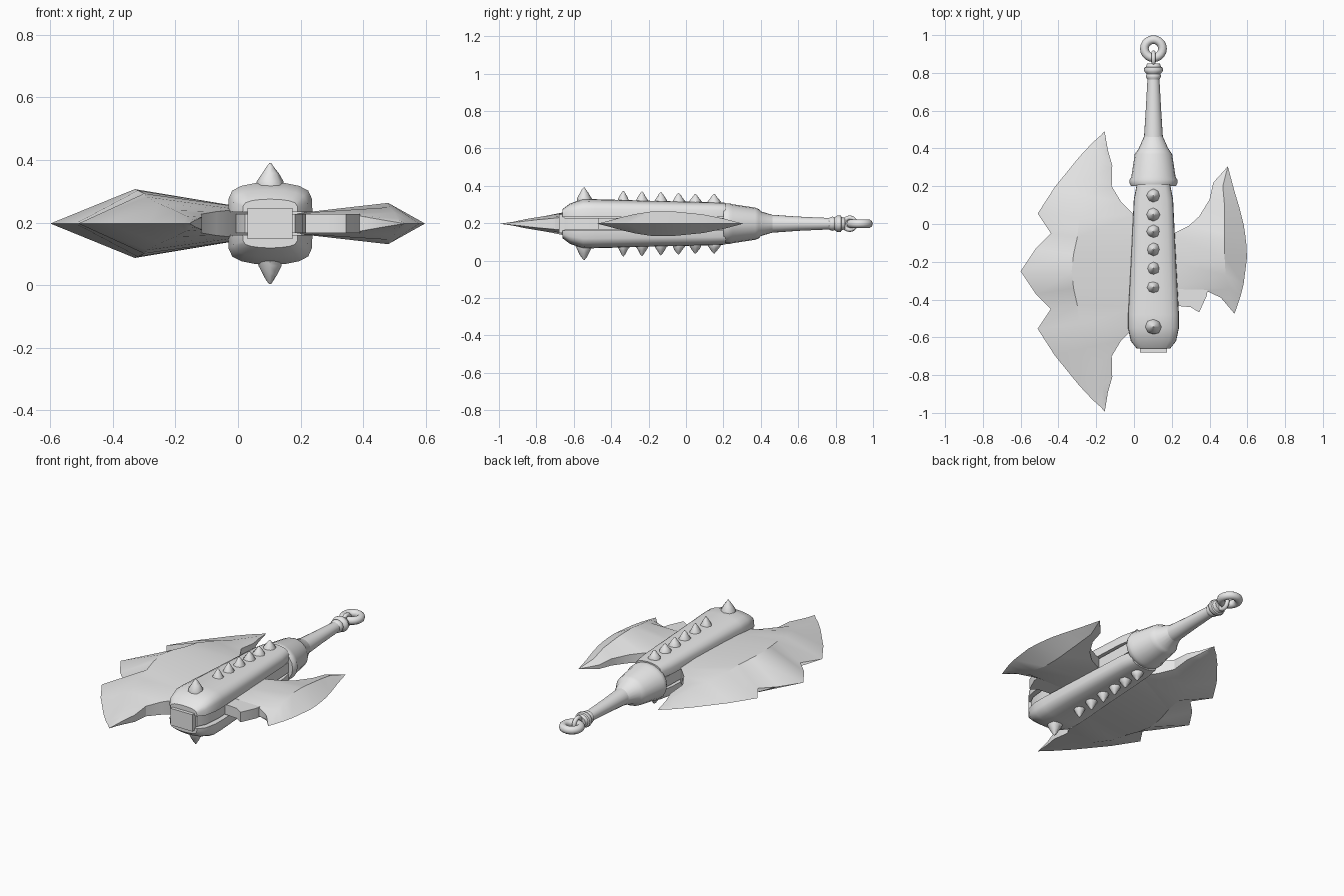
import bpy, bmesh, math, random
from mathutils import Vector

if "Cube" in bpy.data.objects:
    bpy.data.objects.remove(bpy.data.objects["Cube"])

random.seed(4)
AX, CZ = 0.103, 0.197          # handle axis x, mid height z
steel = bpy.data.materials.new("grey_metal")
steel.diffuse_color = (0.8, 0.8, 0.8, 1)
steel.use_nodes = True
steel.node_tree.nodes["Principled BSDF"].inputs["Base Color"].default_value = steel.diffuse_color


def finish(name, bm, angle=35):
    bmesh.ops.remove_doubles(bm, verts=bm.verts, dist=0.0005)
    bmesh.ops.recalc_face_normals(bm, faces=bm.faces)
    me = bpy.data.meshes.new(name)
    bm.to_mesh(me)
    bm.free()
    me.materials.append(steel)
    ob = bpy.data.objects.new(name, me)
    bpy.context.collection.objects.link(ob)
    bpy.ops.object.select_all(action='DESELECT')
    ob.select_set(True)
    bpy.context.view_layer.objects.active = ob
    bpy.ops.object.shade_smooth_by_angle(angle=math.radians(angle))
    return ob


def loft(name, rings, angle=35):
    """Skin closed rings and cap both ends."""
    bm = bmesh.new()
    vs = [[bm.verts.new(p) for p in r] for r in rings]
    n = len(vs[0])
    for a, b in zip(vs, vs[1:]):
        for i in range(n):
            j = (i + 1) % n
            bm.faces.new((a[i], a[j], b[j], b[i]))
    bm.faces.new(vs[0])
    bm.faces.new(vs[-1])
    return finish(name, bm, angle)


def slab(name, outline, h):
    """Flat prism centred on the mid height."""
    return loft(name, [[(x, y, CZ + s * h) for x, y in outline] for s in (-1, 1)])


def blade(name, rows, tip0, tip1):
    """Rows of (inner, ridge, outer) points; top and bottom skins share the cutting edge."""
    bm = bmesh.new()

    def quad(*pts):
        keep = []
        for p in pts:
            if not keep or all((Vector(p) - Vector(q)).length > 1e-4 for q in keep):
                keep.append(p)
        if len(keep) > 2:
            bm.faces.new([bm.verts.new(p) for p in keep])

    t0, t1 = [[(t[0], t[1], 0)] * 3 for t in (tip0, tip1)]
    full = [t0] + rows + [t1]
    for a, b in zip(full, full[1:]):
        for s in (-1, 1):
            A, B = [[(x, y, CZ + s * z) for x, y, z in r] for r in (a, b)]
            for k in (0, 1):
                quad(A[k], A[k + 1], B[k + 1], B[k])
        lo, hi = [[(r[0][0], r[0][1], CZ + s * r[0][2]) for r in (a, b)] for s in (-1, 1)]
        quad(lo[0], lo[1], hi[1], hi[0])
    return finish(name, bm, 30)


# Large left blade: half the rows, mirrored about y = -0.25
half = [
    ((.03, 0, .05), (-.33, 0, .11), (-.60, 0, 0)),
    ((.03, .10, .05), (-.32, .09, .106), (-.52, .12, 0)),
    ((.03, .19, .05), (-.30, .18, .096), (-.44, .20, 0)),
    ((.00, .30, .045), (-.29, .28, .085), (-.51, .305, 0)),
    ((-.07, .37, .038), (-.25, .40, .062), (-.42, .445, 0)),
    ((-.118, .45, .03), (-.20, .50, .042), (-.29, .605, 0)),
    ((-.115, .56, .02), (-.165, .61, .024), (-.22, .68, 0)),
    ((-.138, .64, .01), (-.15, .67, .011), (-.175, .72, 0)),
]


def shift(row, s):
    return [(x, -.25 + s * y, z) for x, y, z in row]


blade("large_blade", [shift(r, 1) for r in half[:0:-1]] + [shift(r, -1) for r in half],
      (-.156, .492), (-.155, -.994))

# Small right blade
blade("small_blade", [
    ((.42, .22, .012), (.47, .20, .028), (.53, .18, 0)),
    ((.40, .13, .02), (.48, .09, .05), (.56, .08, 0)),
    ((.345, .04, .025), (.48, -.01, .06), (.58, 0, 0)),
    ((.29, -.01, .03), (.48, -.05, .064), (.588, -.05, 0)),
    ((.19, -.06, .033), (.48, -.09, .066), (.595, -.11, 0)),
    ((.19, -.20, .033), (.48, -.18, .066), (.598, -.18, 0)),
    ((.19, -.34, .033), (.485, -.27, .052), (.58, -.32, 0)),
    ((.385, -.355, .025), (.50, -.34, .036), (.565, -.38, 0)),
    ((.46, -.39, .012), (.51, -.41, .016), (.545, -.44, 0)),
], (.497, .305), (.532, -.475))

# Stub under the small blade
slab("blade_stub", [(.19, -.33), (.39, -.35), (.385, -.38), (.345, -.468), (.30, -.44), (.19, -.43)], .03)

# Core block and the thin middle plate between the shells
slab("core_block", [(AX - .072, -.68), (AX + .072, -.68), (AX + .072, .25), (AX - .072, .25)], .05)
mid = [(.08, -.65), (.105, -.6), (.115, -.5), (.09, .2)]
slab("middle_plate", [(AX + w, y) for w, y in mid] + [(AX - w, y) for w, y in mid[::-1]], .03)

# Upper and lower shells: (y, half width, height)
stations = [(-.66, .088, .078), (-.62, .12, .108), (-.55, .135, .132), (-.48, .135, .131),
            (-.2, .12, .123), (.13, .104, .115), (.21, .088, .112)]
section = [(1, 0), (.985, .45), (.9, .72), (.68, .88), (.36, .97), (0, 1)]
prof = section + [(-u, v) for u, v in section[-2::-1]]
for side, s in (("upper", 1), ("lower", -1)):
    loft(side + "_shell", [[(AX + w * u, y, CZ + s * (.037 + (h - .037) * v)) for u, v in prof]
                           for y, w, h in stations], 40)

# Spikes along both shells: (y, base radius, base height, tip height)
spikes = [(-.545, .043, .12, .194)] + [
    (y, .036, .108, t) for y, t in ((-.335, .175), (-.235, .173), (-.135, .169),
                                    (-.04, .165), (.05, .16), (.15, .16))]
for k, (y, r, b, t) in enumerate(spikes):
    for side, s in (("upper", 1), ("lower", -1)):
        rings = []
        for f, g in ((1, 0), (.95, .2), (.6, .55), (.3, .82), (.06, 1)):
            rings.append([(AX + r * f * random.uniform(.88, 1.08) * math.cos(a * math.tau / 8),
                           y + r * f * random.uniform(.88, 1.08) * math.sin(a * math.tau / 8),
                           CZ + s * (b + (t - b) * g)) for a in range(8)])
        loft(f"{side}_spike_{k + 1}", rings, 50)


# Turned handle parts: (y, x radius, z radius)
def turned(name, prof, n=20):
    loft(name, [[(AX + rx * math.cos(i * math.tau / n), y, CZ + rz * math.sin(i * math.tau / n))
                 for i in range(n)] for y, rx, rz in prof], 35)


turned("handle_socket", [(.20, .118, .102), (.215, .126, .108), (.235, .126, .108), (.25, .117, .104),
                         (.37, .099, .086), (.39, .085, .078), (.40, .078, .066), (.47, .047, .045)])
turned("handle_grip", [(.46, .05, .048), (.60, .041, .038), (.78, .031, .030)])
turned("handle_collar", [(.765, .031, .031), (.775, .038, .036), (.785, .04, .038), (.795, .036, .034),
                         (.805, .047, .042), (.815, .051, .045), (.828, .048, .043), (.832, .04, .036),
                         (.85, .034, .03)])


# End rings
def ring(name, y, R, r, rot):
    bpy.ops.mesh.primitive_torus_add(major_radius=R, minor_radius=r, major_segments=20, minor_segments=10,
                                     location=(AX, y, CZ), rotation=rot)
    ob = bpy.context.object
    ob.name = name
    ob.data.materials.append(steel)
    bpy.ops.object.shade_smooth()


ring("end_ring", .928, .048, .023, (0, 0, 0))
ring("ring_link", .875, .032, .012, (0, math.pi / 2, 0))
